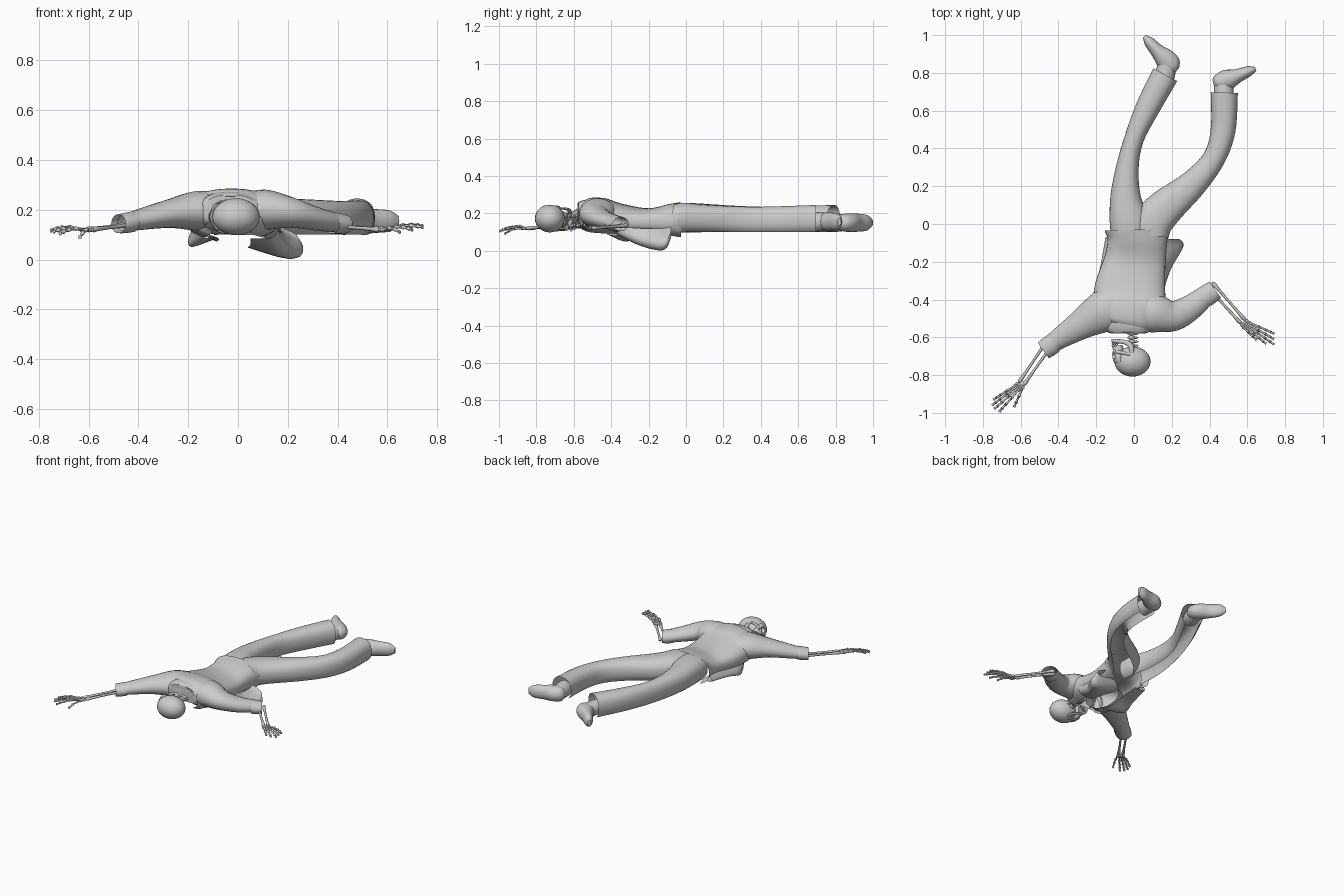
import bpy, bmesh, math
from mathutils import Vector, Matrix

if "Cube" in bpy.data.objects:
    bpy.data.objects.remove(bpy.data.objects["Cube"])


def skin(name, rings, closed=True, caps=False):
    """Bridge equal-sized rings of points into one smooth surface."""
    n = len(rings[0])
    verts = [tuple(p) for r in rings for p in r]
    faces = []
    for i in range(len(rings) - 1):
        for j in range(n if closed else n - 1):
            k = (j + 1) % n
            faces.append((i * n + j, i * n + k, (i + 1) * n + k, (i + 1) * n + j))
    if caps:
        faces += [tuple(range(n))[::-1], tuple(range(len(verts) - n, len(verts)))]
    me = bpy.data.meshes.new(name)
    me.from_pydata(verts, [], faces)
    bm = bmesh.new()
    bm.from_mesh(me)
    bmesh.ops.recalc_face_normals(bm, faces=bm.faces)
    bm.to_mesh(me)
    bm.free()
    ob = bpy.data.objects.new(name, me)
    bpy.context.collection.objects.link(ob)
    smooth(ob)
    return ob


def smooth(ob):
    bpy.ops.object.select_all(action='DESELECT')
    bpy.context.view_layer.objects.active = ob
    ob.select_set(True)
    bpy.ops.object.shade_smooth_by_angle(angle=math.radians(50))


def refine(keys, steps):
    """Catmull-Rom through rows of numbers."""
    out, m = [], len(keys)
    for i in range(m - 1):
        a, b, c, d = keys[max(i - 1, 0)], keys[i], keys[i + 1], keys[min(i + 2, m - 1)]
        for s in range(steps):
            t = s / steps
            out.append([0.5 * (2 * q + (r - p) * t + (2 * p - 5 * q + 4 * r - u) * t * t
                               + (3 * q - p - 3 * r + u) * t ** 3) for p, q, r, u in zip(a, b, c, d)])
    return out + [list(keys[-1])]


def loft(name, keys, steps=5, n=20, under=None, power=1.0, caps=False):
    """Keys are x, y, z, half width, half height. 'under' opens the section below that angle."""
    rows = refine(keys, steps) if steps > 1 else keys
    rings = []
    for i, (x, y, z, w, h) in enumerate(rows):
        a, b = rows[max(i - 1, 0)], rows[min(i + 1, len(rows) - 1)]
        t = Vector((b[0] - a[0], b[1] - a[1], 0)).normalized()
        side = Vector((t.y, -t.x, 0))
        ring = []
        for j in range(n):
            if under is None:
                ang = 2 * math.pi * j / n
            else:
                u = math.radians(under)
                ang = -u + (math.pi + 2 * u) * j / (n - 1)
            c, s = math.cos(ang), math.sin(ang)
            c = math.copysign(abs(c) ** power, c)
            s = math.copysign(abs(s) ** power, s)
            ring.append(Vector((x, y, z)) + side * (w * c) + Vector((0, 0, h * s)))
        rings.append(ring)
    return skin(name, rings, under is None, caps)


def ball(name, loc, size):
    bm = bmesh.new()
    bmesh.ops.create_uvsphere(bm, u_segments=24, v_segments=16, radius=1,
                              matrix=Matrix.Translation(loc) @ Matrix.Diagonal((*size, 1)))
    me = bpy.data.meshes.new(name)
    bm.to_mesh(me)
    bm.free()
    ob = bpy.data.objects.new(name, me)
    bpy.context.collection.objects.link(ob)
    smooth(ob)
    return ob


def bone(name, a, b, r):
    """Thin shaft with knobbed ends."""
    a, b = Vector(a), Vector(b)
    prof = [(0, .5), (.06, 1.5), (.18, 1), (.5, .8), (.82, 1), (.94, 1.4), (1, .5)]
    loft(name, [(*a.lerp(b, t), r * k, r * k) for t, k in prof], steps=1, n=8, caps=True)


# trousers: round legs with a narrow gap along the underside
loft("trouser_leg_left", [(-.02, -.06, .17, .10, .082), (-.03, .03, .17, .10, .085), (-.045, .15, .168, .08, .08),
     (-.035, .30, .164, .06, .075), (0, .45, .162, .052, .073), (.07, .61, .164, .064, .075),
     (.165, .79, .167, .072, .078)], n=24, under=55, power=.85)
loft("trouser_leg_right", [(.085, -.06, .17, .10, .082), (.10, .01, .17, .105, .085), (.17, .09, .168, .098, .08),
     (.315, .215, .165, .074, .075), (.425, .35, .162, .06, .073), (.472, .50, .163, .066, .075),
     (.478, .695, .167, .072, .078)], n=24, under=55, power=.85)

# shoes lying on their sides, with ankles
loft("shoe_left", [(.225, .81, .15, .02, .02), (.205, .83, .15, .05, .042), (.17, .87, .15, .056, .05),
     (.12, .92, .15, .037, .048), (.08, .965, .15, .028, .042), (.055, .993, .15, .01, .02)], caps=True)
loft("shoe_right", [(.42, .745, .155, .02, .02), (.44, .75, .155, .04, .045), (.49, .762, .155, .055, .052),
     (.55, .785, .155, .037, .048), (.61, .81, .155, .027, .042), (.645, .82, .155, .01, .02)], caps=True)
loft("ankle_left", [(.15, .75, .15, .05, .05), (.165, .79, .15, .052, .048), (.175, .85, .15, .05, .045)])
loft("ankle_right", [(.477, .66, .155, .05, .055), (.475, .70, .155, .052, .052), (.472, .76, .155, .05, .045)])

# shirt body, face down and open along the underside
loft("shirt_body", [(.018, -.03, .16, .173, .10), (.018, -.09, .16, .158, .09), (.005, -.2, .155, .163, .072),
     (-.02, -.34, .165, .187, .085), (-.025, -.43, .18, .19, .10), (-.025, -.51, .185, .152, .098),
     (-.03, -.55, .185, .12, .075)], n=32, under=58, power=.8)
loft("collar", [(-.03, -.505, .19, .125, .085), (-.03, -.55, .195, .125, .075), (-.03, -.58, .2, .095, .055),
     (-.03, -.54, .2, .085, .045)], n=24, steps=3, under=40, power=.8)

# sleeves with cuffs
loft("sleeve_left", [(-.09, -.43, .185, .12, .085), (-.17, -.468, .195, .11, .08), (-.275, -.53, .185, .08, .058),
     (-.40, -.61, .16, .055, .042), (-.455, -.652, .147, .047, .035)])
loft("sleeve_right", [(.05, -.46, .19, .11, .085), (.12, -.475, .20, .1, .08), (.215, -.485, .19, .08, .062),
     (.31, -.435, .165, .066, .048), (.40, -.36, .147, .05, .038)])
loft("cuff_left", [(-.425, -.63, .152, .054, .042), (-.455, -.652, .147, .054, .041),
     (-.48, -.67, .144, .05, .038)], steps=2)
loft("cuff_right", [(.375, -.388, .148, .056, .044), (.405, -.366, .145, .056, .042),
     (.43, -.348, .143, .052, .038)], steps=2)


# loose shirt fronts drooping underneath
def flap(name, sections):
    flat = [[v for p in pts for v in (p[0], y, p[1])] for y, pts in sections]
    rows = refine(flat, 4)
    skin(name, [refine([r[i:i + 3] for i in range(0, len(r), 3)], 3) for r in rows], closed=False)


flap("shirt_flap_right", [(-.08, [(.17, .13), (.235, .1), (.22, .07), (.10, .09)]),
     (-.12, [(.17, .12), (.26, .05), (.22, .003), (.04, .05)]),
     (-.24, [(.165, .12), (.195, .06), (.16, .025), (.05, .06)]),
     (-.37, [(.16, .13), (.15, .10), (.12, .085), (.05, .085)])])
flap("shirt_flap_left", [(-.07, [(-.13, .13), (-.15, .10), (-.14, .085), (-.07, .085)]),
     (-.22, [(-.15, .13), (-.175, .09), (-.165, .07), (-.08, .083)]),
     (-.33, [(-.18, .13), (-.2, .08), (-.185, .05), (-.10, .08)]),
     (-.42, [(-.17, .13), (-.16, .11), (-.14, .09), (-.08, .085)])])

# skull: crown towards -y, face towards -x
HZ = .172
parts = [ball("cranium", (-.008, -.728, HZ), (.096, .08, .074)),
         loft("face", [(-.075, -.73, HZ, .03, .055), (-.083, -.70, HZ, .032, .056), (-.083, -.67, HZ, .03, .045),
              (-.088, -.645, HZ, .026, .034)], caps=True)]
cutters = [ball("eye_socket_cutter", (-.11, -.70, HZ + s * .027), (.03, .018, .019)) for s in (-1, 1)]
cutters.append(ball("nose_cutter", (-.115, -.672, HZ), (.014, .012, .008)))
for c in cutters:
    c.hide_render = True
    c.hide_set(True)
    for p in parts:
        m = p.modifiers.new("socket", 'BOOLEAN')
        m.operation, m.object, m.solver = 'DIFFERENCE', c, 'EXACT'
for s in (-1, 1):
    loft("cheekbone", [(-.10, -.675, HZ + s * .04, .01, .008), (-.07, -.68, HZ + s * .06, .009, .006),
         (-.02, -.69, HZ + s * .064, .008, .006)], n=8, caps=True)
    loft("jaw_side", [(-.012, -.685, HZ + s * .056, .010, .006), (-.018, -.645, HZ + s * .052, .014, .007),
         (-.05, -.625, HZ + s * .045, .012, .008), (-.10, -.62, HZ + s * .025, .011, .01),
         (-.118, -.62, HZ, .011, .012)], n=10, caps=True)
for k in range(-4, 5):
    x = -.113 + .0016 * k * k
    ball("upper_tooth", (x, -.644, HZ + k * .0075), (.005, .008, .0036))
    ball("lower_tooth", (x, -.632, HZ + k * .0075), (.005, .006, .0036))

# neck vertebrae
for i in range(8):
    y = -.665 + i * .021
    ball("vertebra", (-.014, y, .18), (.02, .011, .018))
    ball("vertebra_spine", (.008, y, .182), (.016, .006, .006))


# forearm bones, wrist and fingers
def hand(side, elbow, wrist, z0, z1, tips, thumb):
    e, w = Vector((*elbow, z0)), Vector((*wrist, z1))
    d = (w - e).normalized()
    p = Vector((-d.y, d.x, 0))
    for s in (-1, 1):
        bone("forearm_bone_" + side, e + p * s * .018, w + p * s * .014, .0085)
    for i in range(4):
        for j in range(2):
            ball("wrist_bone_" + side, w + d * (.006 + .013 * j) + p * (i - 1.5) * .012, (.009, .009, .008))
    for i, tip in enumerate(tips):
        a = w + d * .018 + p * (2 - i) * .01
        b = Vector(tip)
        cuts = [0, .4, .72, 1] if i == thumb else [0, .42, .68, .86, 1]
        pts = [a.lerp(b, t) + Vector((0, 0, .012 * math.sin(t * math.pi))) for t in cuts]
        for q, r in zip(pts, pts[1:]):
            bone("finger_bone_" + side, q, r, .0062)


hand("left", (-.44, -.62), (-.6, -.85), .14, .12,
     [(-.635, -.97, .09), (-.715, -.995, .105), (-.74, -.98, .112), (-.752, -.96, .116), (-.745, -.93, .12)], 0)
hand("right", (.40, -.32), (.58, -.52), .135, .12,
     [(.742, -.58, .135), (.742, -.61, .134), (.742, -.638, .13), (.70, -.635, .12), (.65, -.615, .11)], 4)
